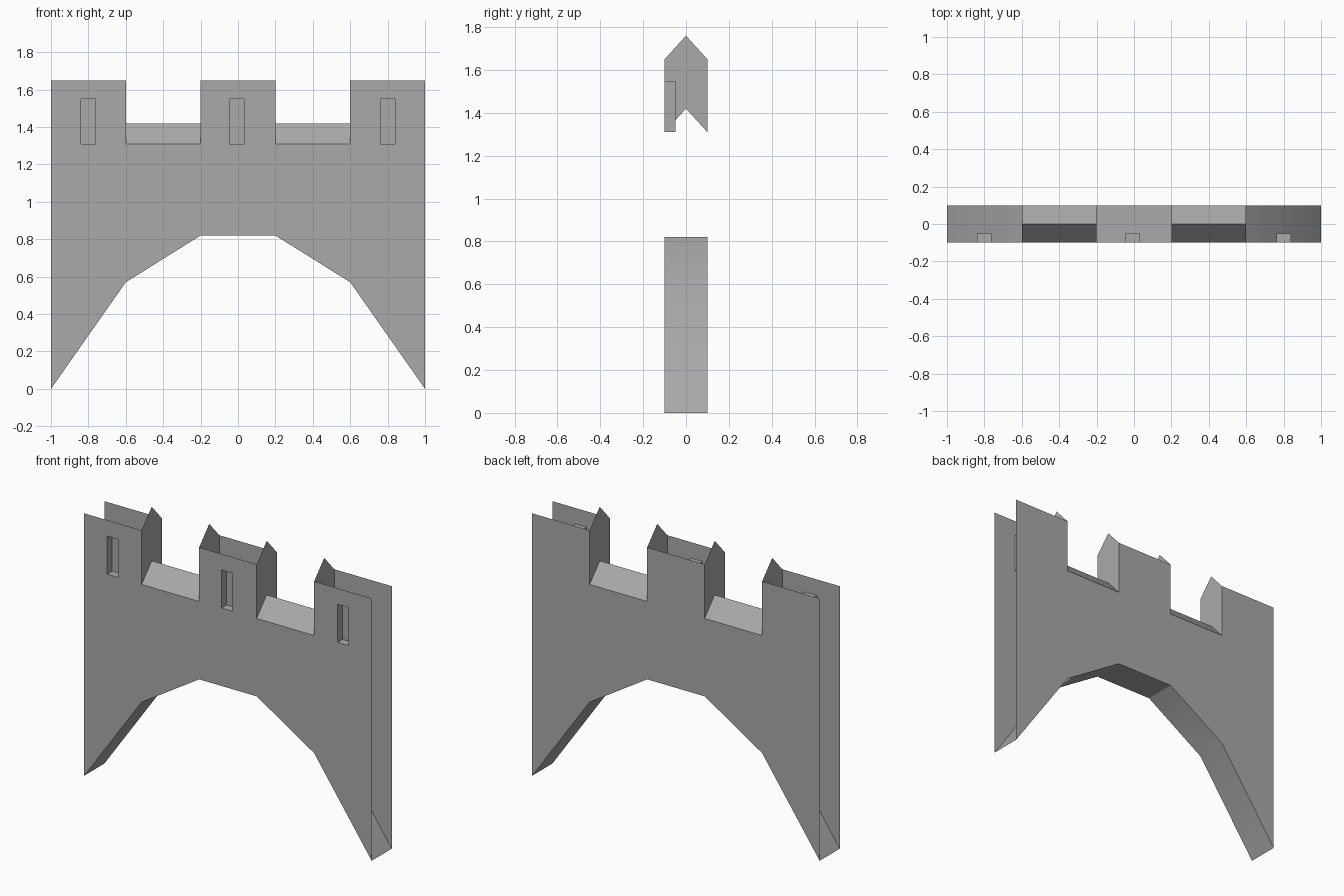
import bpy
import bmesh
import math

cube = bpy.data.objects.get("Cube")
if cube:
    bpy.data.objects.remove(cube, do_unlink=True)

stone = bpy.data.materials.new("grey_stone")
stone.use_nodes = True
GREY = (0.4, 0.4, 0.4, 1)
stone.diffuse_color = GREY
stone.node_tree.nodes["Principled BSDF"].inputs["Base Color"].default_value = GREY

# Main dimensions
D = 0.1                                   # half thickness
SILL, TOP, RIDGE, RISE = 1.31, 1.65, 1.42, 0.11
ARCH = [(-1, 0), (-0.6, 0.57), (-0.2, 0.82), (0.2, 0.82), (0.6, 0.57), (1, 0)]
MERLONS = [(-1, -0.6), (-0.2, 0.2), (0.6, 1)]
CRENELS = [(-0.6, -0.2), (0.2, 0.6)]
SLITS = [-0.801, -0.006, 0.801]
SLIT_HALF, SLIT_TOP, SLIT_DEPTH = 0.039, 1.55, 0.05


def finish(name, bm):
    mesh = bpy.data.meshes.new(name)
    bm.to_mesh(mesh)
    bm.free()
    mesh.materials.append(stone)
    obj = bpy.data.objects.new(name, mesh)
    bpy.context.collection.objects.link(obj)
    return obj


def loop_edges(bm, points):
    verts = [bm.verts.new(p) for p in points]
    return [bm.edges.new((verts[i - 1], verts[i])) for i in range(len(verts))]


def faces_object(name, polygons):
    bm = bmesh.new()
    for poly in polygons:
        bm.faces.new([bm.verts.new(p) for p in poly])
    bmesh.ops.remove_doubles(bm, verts=bm.verts, dist=0.0001)
    return finish(name, bm)


def slit_outline(cx):
    a, b = cx - SLIT_HALF, cx + SLIT_HALF
    return [(a, SILL), (b, SILL), (b, SLIT_TOP), (a, SLIT_TOP)]


# Outline of a wall: arch below, battlements above
outline = list(ARCH)
for a, b in reversed(MERLONS):
    if b < 1:
        outline.append((b, SILL))
    outline += [(b, TOP), (a, TOP)]
    if a > -1:
        outline.append((a, SILL))


def wall(name, y, holes=()):
    bm = bmesh.new()
    edges = loop_edges(bm, [(x, y, z) for x, z in outline])
    for hole in holes:
        edges += loop_edges(bm, [(x, y, z) for x, z in hole])
    side = math.copysign(1, y)
    bmesh.ops.triangle_fill(bm, edges=edges, use_beauty=True, normal=(0, side, 0))
    bm.normal_update()
    bmesh.ops.reverse_faces(bm, faces=[f for f in bm.faces if f.normal.y * side < 0])
    bmesh.ops.dissolve_limit(bm, angle_limit=0.01, verts=bm.verts, edges=bm.edges)
    return finish(name, bm)


# Front wall with slit openings, plain back wall
wall("front_wall", -D, [slit_outline(cx) for cx in SLITS])
wall("back_wall", D)

# Underside of the arch, softly shaded across shallow bends
soffit = faces_object("arch_underside", [
    [(xa, -D, za), (xa, D, za), (xb, D, zb), (xb, -D, zb)]
    for (xa, za), (xb, zb) in zip(ARCH, ARCH[1:])])
bpy.ops.object.select_all(action='DESELECT')
soffit.select_set(True)
bpy.context.view_layer.objects.active = soffit
bpy.ops.object.shade_smooth_by_angle(angle=math.radians(30))

# Small pitched caps between the merlons
for i, (a, b) in enumerate(CRENELS):
    faces_object(f"crenel_cap_{i + 1}", [
        [(a, -D, SILL), (b, -D, SILL), (b, 0, RIDGE), (a, 0, RIDGE)],
        [(a, 0, RIDGE), (b, 0, RIDGE), (b, D, SILL), (a, D, SILL)]])

# Pointed side walls of the merlons, facing the gaps
gable = [(-D, SILL), (0, RIDGE), (D, SILL), (D, TOP), (0, TOP + RISE), (-D, TOP)]
for i, x in enumerate([-0.6, -0.2, 0.2, 0.6]):
    points = [(x, y, z) for y, z in gable]
    faces_object(f"merlon_side_{i + 1}", [points if i % 2 == 0 else points[::-1]])

# Recessed boxes behind the slits
for i, cx in enumerate(SLITS):
    front = [(x, -D, z) for x, z in slit_outline(cx)]
    back = [(x, -D + SLIT_DEPTH, z) for x, z in slit_outline(cx)]
    sides = [[front[k - 1], front[k], back[k], back[k - 1]] for k in range(4)]
    faces_object(f"slit_recess_{i + 1}", sides + [back])
